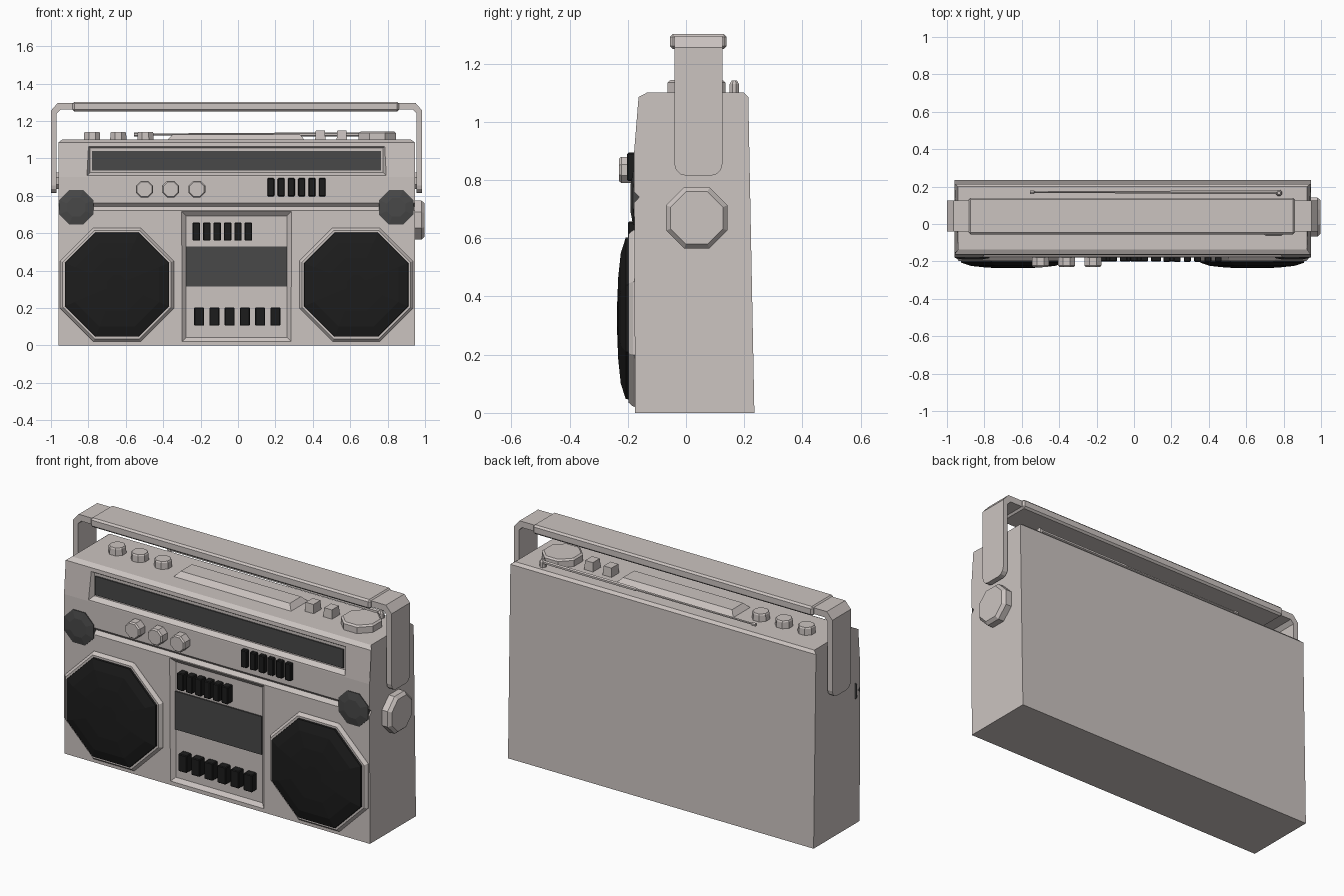
import bpy, bmesh, math
from mathutils import Vector

if "Cube" in bpy.data.objects:
    bpy.data.objects.remove(bpy.data.objects["Cube"])


def material(name, rgb):
    m = bpy.data.materials.new(name)
    m.diffuse_color = (*rgb, 1)
    m.use_nodes = True
    m.node_tree.nodes["Principled BSDF"].inputs["Base Color"].default_value = m.diffuse_color
    return m


SHELL = material("warm grey plastic", (0.60, 0.55, 0.53))
BLACK = material("black", (0.012, 0.012, 0.012))
DARK = material("dark grey", (0.065, 0.065, 0.065))


def finish(name, bm, mat):
    bmesh.ops.recalc_face_normals(bm, faces=bm.faces)
    me = bpy.data.meshes.new(name)
    bm.to_mesh(me)
    bm.free()
    me.materials.append(mat)
    ob = bpy.data.objects.new(name, me)
    bpy.context.collection.objects.link(ob)
    return ob


def place(axis, u, v, w):
    """(u, v) in the plane across the axis, w along it."""
    return {'x': (w, u, v), 'y': (u, w, v), 'z': (u, v, w)}[axis]


def loft(rings, closed_end=True):
    """Skin a list of equal-length point rings and cap both ends."""
    bm = bmesh.new()
    vs = [[bm.verts.new(p) for p in r] for r in rings]
    n = len(rings[0])
    for a, b in zip(vs, vs[1:]):
        for i in range(n):
            bm.faces.new((a[i], a[(i + 1) % n], b[(i + 1) % n], b[i]))
    bm.faces.new(vs[0])
    bm.faces.new(vs[-1])
    return bm


def prism(pts, axis, a, b):
    return loft([[place(axis, u, v, w) for u, v in pts] for w in (a, b)])


def octagon(name, axis, cu, cv, profile, mat, n=8):
    """Lathe of (flat radius, position along axis) pairs."""
    k = 1 / math.cos(math.pi / n)
    ang = [math.tau * (i + 0.5) / n for i in range(n)]
    return finish(name, loft([[place(axis, cu + r * k * math.cos(t), cv + r * k * math.sin(t), w)
                               for t in ang] for r, w in profile]), mat)


def block(name, x, y, z, mat, bevel=0.0):
    bm = prism([(x[0], z[0]), (x[1], z[0]), (x[1], z[1]), (x[0], z[1])], 'y', *y)
    if bevel:
        bmesh.ops.bevel(bm, geom=bm.edges[:], offset=bevel, segments=1, affect='EDGES')
    return finish(name, bm, mat)


def frustum(name, axis, u, v, w, inset, mat):
    """Rectangle at w[0], shrunk by inset at w[1]."""
    def ring(d, h):
        return [place(axis, p, q, h) for p, q in
                ((u[0] + d, v[0] + d), (u[1] - d, v[0] + d), (u[1] - d, v[1] - d), (u[0] + d, v[1] - d))]
    return finish(name, loft([ring(0, w[0]), ring(inset, w[1])]), mat)


def cut(target, cutter):
    mod = target.modifiers.new("recess", 'BOOLEAN')
    mod.operation, mod.solver, mod.object = 'DIFFERENCE', 'EXACT', cutter
    bpy.context.view_layer.objects.active = target
    bpy.ops.object.modifier_apply(modifier=mod.name)
    bpy.data.objects.remove(cutter)


# case: side profile with a groove across the front
bm = prism([(-0.175, 0), (0.235, 0), (0.214, 1.085), (0.2, 1.1), (-0.135, 1.1), (-0.163, 1.085),
            (-0.178, 0.9), (-0.178, 0.76), (-0.16, 0.742), (-0.178, 0.722)], 'x', -0.96, 0.945)
for v in bm.verts:
    if v.co.z > 1.09:
        v.co.x -= math.copysign(0.02, v.co.x)
case = finish("case", bm, SHELL)
cut(case, frustum("deck_cutter", 'y', (-0.305, 0.29), (0.015, 0.72), (-0.181, -0.157), 0.027, SHELL))
cut(case, frustum("dial_cutter", 'y', (-0.81, 0.795), (0.905, 1.075), (-0.181, -0.15), 0.02, SHELL))

# tuning dial and cassette window
block("tuning_dial", (-0.78, 0.765), (-0.158, -0.148), (0.935, 1.04), DARK)
block("cassette_window", (-0.277, 0.262), (-0.165, -0.156), (0.315, 0.53), DARK)

# speakers and tweeters
for side, x, tx in (("left", -0.647, -0.865), ("right", 0.632, 0.845)):
    octagon(side + "_speaker_frame", 'y', x, 0.325,
            [(0.305, -0.17), (0.303, -0.182), (0.29, -0.197)], SHELL)
    octagon(side + "_speaker_grille", 'y', x, 0.325,
            [(0.28, -0.19), (0.277, -0.207), (0.225, -0.224), (0.14, -0.233), (0.05, -0.2365)], BLACK)
    octagon(side + "_tweeter", 'y', tx, 0.738,
            [(0.092, -0.15), (0.092, -0.182), (0.05, -0.19)], DARK)


# rows of push buttons
def button_row(name, x0, pitch, width, z0, y0):
    for i in range(6):
        x = x0 + i * pitch
        block(f"{name}_{i + 1}", (x, x + width), (y0, -0.15), (z0, z0 + 0.097), BLACK, 0.004)


button_row("band_button", 0.157, 0.055, 0.037, 0.797, -0.202)
button_row("tape_button", -0.242, 0.0555, 0.04, 0.56, -0.2)
button_row("transport_button", -0.235, 0.0815, 0.054, 0.105, -0.2)

# front and top control knobs
for i, (fx, tx) in enumerate(((-0.5, -0.78), (-0.36, -0.64), (-0.22, -0.495)), 1):
    octagon(f"front_knob_{i}", 'y', fx, 0.835,
            [(0.045, -0.17), (0.045, -0.222), (0.039, -0.23)], SHELL)
    octagon(f"top_knob_{i}", 'z', tx, 0.04,
            [(0.044, 1.09), (0.042, 1.135), (0.038, 1.142)], SHELL)
octagon("volume_dial", 'z', 0.745, 0.036,
        [(0.1, 1.09), (0.1, 1.135), (0.09, 1.143)], SHELL)
octagon("side_knob", 'x', 0.037, 0.67,
        [(0.105, 0.94), (0.105, 0.98), (0.09, 0.997)], SHELL)

# top plate and small switches
frustum("top_plate", 'z', (-0.38, 0.36), (-0.04, 0.12), (1.095, 1.128), 0.03, SHELL)
for i, x in enumerate((0.44, 0.555), 1):
    frustum(f"top_switch_{i}", 'z', (x - 0.028, x + 0.028), (0.005, 0.075), (1.095, 1.15), 0.004, SHELL)

# folded aerial
octagon("aerial", 'x', 0.17, 1.128,
        [(0.009, 0.78), (0.009, 0.2), (0.006, 0.19), (0.005, -0.53), (0.009, -0.535), (0.009, -0.555)], SHELL, 6)
octagon("aerial_pivot", 'z', 0.775, 0.166,
        [(0.016, 1.09), (0.016, 1.13), (0.009, 1.142)], SHELL)

# carrying handle: U-shaped band with rounded lower ends, and a thicker grip
bm = prism([(-1, 0.815), (-1, 1.255), (-0.965, 1.295), (0.95, 1.295), (0.985, 1.255), (0.985, 0.815),
            (0.955, 0.815), (0.955, 1.24), (0.935, 1.26), (-0.95, 1.26), (-0.97, 1.24), (-0.97, 0.815)],
           'y', -0.04, 0.125)
ends = [e for e in bm.edges if all(v.co.z < 0.82 for v in e.verts)
        and abs(e.verts[0].co.x - e.verts[1].co.x) > 0.01]
bmesh.ops.bevel(bm, geom=ends, offset=0.04, segments=3, profile=0.5, affect='EDGES')
finish("handle_band", bm, SHELL)
block("handle_grip", (-0.885, 0.86), (-0.055, 0.14), (1.25, 1.302), SHELL, 0.01)
for side, a, b in (("left", -0.975, -0.95), ("right", 0.935, 0.96)):
    octagon(side + "_handle_pivot", 'x', 0.042, 0.88, [(0.045, a), (0.045, b)], SHELL)
